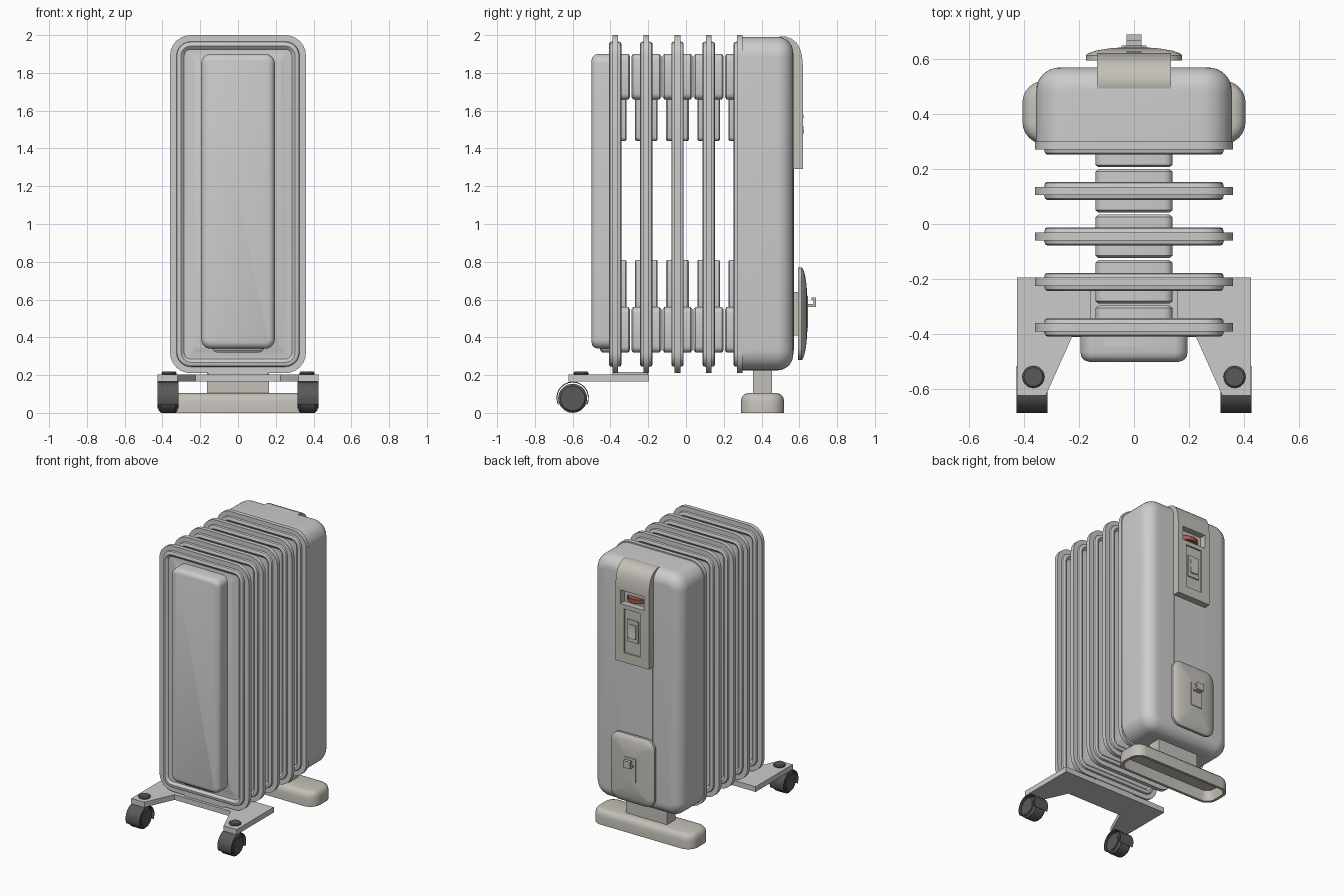
import bpy, bmesh
from math import sin, cos, pi, radians

if "Cube" in bpy.data.objects:
    bpy.data.objects.remove(bpy.data.objects["Cube"])


def material(name, rgb):
    m = bpy.data.materials.new(name)
    m.diffuse_color = (*rgb, 1)
    m.use_nodes = True
    m.node_tree.nodes["Principled BSDF"].inputs["Base Color"].default_value = m.diffuse_color
    return m


BEIGE = material("warm_grey", (0.55, 0.53, 0.48))
DARK = material("dark_rubber", (0.1, 0.1, 0.1))
RED = material("dial_red", (0.35, 0.1, 0.08))


def finish(name, bm, mat=None):
    bmesh.ops.recalc_face_normals(bm, faces=bm.faces)
    me = bpy.data.meshes.new(name)
    bm.to_mesh(me)
    bm.free()
    ob = bpy.data.objects.new(name, me)
    bpy.context.collection.objects.link(ob)
    if mat:
        me.materials.append(mat)
    return ob


def loft(name, center, half, radius, loops, axis="Y", mat=None, seg=6):
    """Stack rounded rectangles; loops = (inset, depth) along the axis."""
    bm = bmesh.new()
    rings = []
    for inset, d in loops:
        a, b = half[0] - inset, half[1] - inset
        r = min(max(radius - inset, 0.012), a, b)
        ring = []
        for k, (sx, sy) in enumerate(((1, 1), (-1, 1), (-1, -1), (1, -1))):
            for i in range(seg + 1):
                t = (k + i / seg) * pi / 2
                u = center[0] + sx * (a - r) + r * cos(t)
                v = center[1] + sy * (b - r) + r * sin(t)
                ring.append(bm.verts.new((u, d, v) if axis == "Y" else (u, v, d)))
        rings.append(ring)
    n = len(rings[0])
    for p, q in zip(rings, rings[1:]):
        for i in range(n):
            bm.faces.new((p[i], p[(i + 1) % n], q[(i + 1) % n], q[i]))
    bm.faces.new(rings[0])
    bm.faces.new(rings[-1])
    return finish(name, bm, mat)


def prism(name, pts, axis, lo, hi, mat=None):
    """Extrude an outline: axis X takes (y, z), axis Z takes (x, y)."""
    bm = bmesh.new()
    vs = [bm.verts.new((lo, *p) if axis == "X" else (*p, lo)) for p in pts]
    f = bm.faces.new(vs)
    ext = bmesh.ops.extrude_face_region(bm, geom=[f])["geom"]
    move = (hi - lo, 0, 0) if axis == "X" else (0, 0, hi - lo)
    bmesh.ops.translate(bm, vec=move, verts=[g for g in ext if isinstance(g, bmesh.types.BMVert)])
    return finish(name, bm, mat)


def box(name, x, y, z, mat=None):
    return prism(name, [(x[0], y[0]), (x[1], y[0]), (x[1], y[1]), (x[0], y[1])], "Z", z[0], z[1], mat)


def circle(cx, cy, r, n):
    return [(cx + r * cos(2 * pi * i / n), cy + r * sin(2 * pi * i / n)) for i in range(n)]


def bevel(ob, width, segments=2):
    m = ob.modifiers.new("bevel", "BEVEL")
    m.width, m.segments = width, segments
    m.limit_method, m.angle_limit = "ANGLE", radians(50)


def cut(ob, cutter):
    m = ob.modifiers.new("cut", "BOOLEAN")
    m.operation, m.solver, m.object = "DIFFERENCE", "EXACT", cutter
    bpy.context.view_layer.objects.active = ob
    bpy.ops.object.modifier_apply(modifier=m.name)
    bpy.data.objects.remove(cutter)


# Fins: thin flange, raised ring, recessed centre, with oil connectors
fin_half = [(0.13, 0.024), (0.115, 0.018), (0.075, 0.018), (0.065, 0.028), (0.058, 0.033),
            (0.045, 0.033), (0.037, 0.028), (0.034, 0.015), (0.0, 0.015)]
for k in range(5):
    y = -0.375 + 0.165 * k
    prof = [(i, y - d) for i, d in fin_half] + [(i, y + d) for i, d in reversed(fin_half)]
    loft(f"fin_{k+1}", (0, 1.105), (0.36, 0.895), 0.11, prof)
    for tag, zc, zp in (("upper", 1.78, 1.62), ("lower", 0.44, 0.63)):
        loft(f"{tag}_connector_{k+1}", (0, zc), (0.14, 0.12), 0.03,
             [(0.012, y - 0.079), (0, y - 0.07), (0, y + 0.07), (0.012, y + 0.079)], seg=3)
        loft(f"{tag}_channel_{k+1}", (0, zp), (0.1, 0.18), 0.02,
             [(0.006, y - 0.06), (0, y - 0.054), (0, y + 0.054), (0.006, y + 0.06)], seg=3)

# Front cover
loft("front_cover", (0, 1.12), (0.195, 0.78), 0.05,
     [(0.032, -0.5), (0.016, -0.495), (0.004, -0.482), (0, -0.465), (0, -0.39)])

# Rear control housing
R = 0.085
arc = [(R * (1 - cos(t)), 0.483 + R * sin(t)) for t in (i * pi / 16 for i in range(9))]
loft("control_housing", (0, 1.108), (0.355, 0.883), 0.11, [(0, 0.288)] + arc, seg=8)
box("housing_strip", (-0.13, 0.13), (0.55, 0.572), (0.33, 1.4))

# Control panel wrapping over the top, with recesses
panel = prism("control_panel", [
    (0.48, 1.985), (0.5, 1.994), (0.53, 1.992), (0.56, 1.98), (0.585, 1.96), (0.603, 1.93),
    (0.614, 1.89), (0.62, 1.83), (0.62, 1.29), (0.56, 1.29), (0.55, 1.88), (0.48, 1.95)],
    "X", -0.135, 0.135, BEIGE)
cut(panel, box("dial_recess_cutter", (-0.095, 0.095), (0.575, 0.7), (1.71, 1.81)))
cut(panel, box("switch_recess_cutter", (-0.065, 0.065), (0.608, 0.7), (1.36, 1.68)))
prism("thermostat_dial", circle(0, 0.54, 0.075, 32), "Z", 1.735, 1.765, RED)
box("switch_frame", (-0.045, 0.045), (0.6, 0.617), (1.45, 1.61), BEIGE)
prism("rocker_switch", [(0.6, 1.48), (0.626, 1.48), (0.619, 1.53), (0.622, 1.58), (0.6, 1.58)],
      "X", -0.028, 0.028)

# Cord holder: dished plate, mount and hook
loft("cord_plate", (0, 0.525), (0.175, 0.245), 0.07,
     [(0.14, 0.618), (0.08, 0.613), (0, 0.594), (0, 0.612), (0.008, 0.62), (0.04, 0.63),
      (0.09, 0.638), (0.15, 0.642)], mat=BEIGE)
box("cord_plate_mount", (-0.1, 0.1), (0.55, 0.62), (0.41, 0.64), BEIGE)
box("hook_base", (-0.045, 0.045), (0.62, 0.647), (0.45, 0.62), BEIGE)
prism("cord_hook", [(0.63, 0.56), (0.687, 0.56), (0.687, 0.612), (0.664, 0.612), (0.664, 0.598),
                    (0.675, 0.598), (0.675, 0.576), (0.63, 0.576)], "X", -0.028, 0.028, BEIGE)

# Rear foot, hollow underneath, and its stem
loft("rear_foot", (0, 0.405), (0.405, 0.115), 0.08,
     [(0.04, 0.105), (0.02, 0.1), (0.006, 0.085), (0, 0.06), (0, 0), (0.02, 0), (0.03, 0.075)],
     axis="Z", mat=BEIGE)
box("foot_stem", (-0.165, 0.165), (0.355, 0.455), (0.09, 0.25), BEIGE)

# Castor bracket
half = [(0.425, -0.195), (0.425, -0.622), (0.32, -0.622), (0.225, -0.41)]
prism("castor_bracket", half + [(-x, y) for x, y in reversed(half)], "Z", 0.165, 0.203)
box("bracket_mount", (-0.16, 0.16), (-0.39, -0.2), (0.2, 0.216))

# Castors: wheel, fender and bolt on each side
ang = [radians(-25 + 230 * i / 14) for i in range(15)]
fender = [(-0.6 + r * cos(t), 0.08 + r * sin(t))
          for r, ts in ((0.086, ang), (0.081, ang[::-1])) for t in ts]
for side, s in (("left", -1), ("right", 1)):
    x = 0.37 * s
    bevel(prism(f"{side}_wheel", circle(-0.6, 0.077, 0.077, 20), "X", x - 0.05, x + 0.05, DARK), 0.012, 1)
    prism(f"{side}_wheel_hub", circle(-0.6, 0.077, 0.055, 20), "X", x - 0.055, x + 0.055, DARK)
    prism(f"{side}_fender", fender, "X", x - 0.056, x + 0.056, DARK)
    bevel(prism(f"{side}_castor_bolt", circle(0.365 * s, -0.555, 0.04, 20), "Z", 0.2, 0.218, DARK), 0.006, 1)

# Smooth shading with sharp edges kept
bpy.ops.object.select_all(action="SELECT")
bpy.context.view_layer.objects.active = panel
bpy.ops.object.shade_smooth_by_angle(angle=radians(35))
